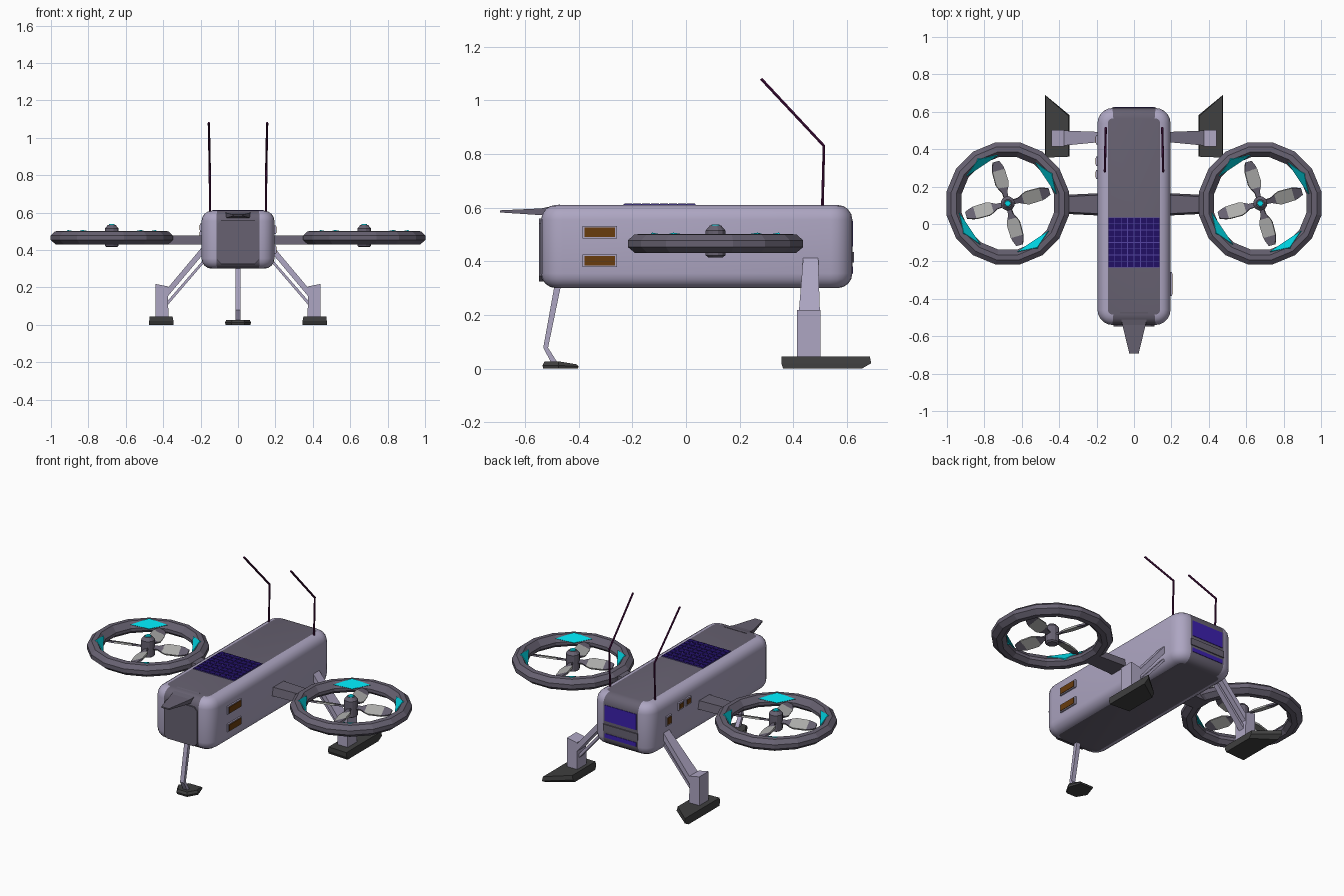
import bpy, bmesh, math
from mathutils import Matrix, Vector

if "Cube" in bpy.data.objects:
    bpy.data.objects.remove(bpy.data.objects["Cube"])

def material(name, r, g, b):
    m = bpy.data.materials.new(name)
    m.diffuse_color = (r, g, b, 1)
    m.use_nodes = True
    m.node_tree.nodes["Principled BSDF"].inputs["Base Color"].default_value = m.diffuse_color
    return m

SHELL = material("lavender_shell", 0.42, 0.38, 0.54)
DARK = material("dark_panel", 0.135, 0.12, 0.165)
RUBBER = material("rubber", 0.05, 0.05, 0.05)
CYAN = material("cyan_glow", 0.0, 0.68, 0.78)
AMBER = material("amber_vent", 0.14, 0.045, 0.004)
CELL = material("solar_cell", 0.015, 0.005, 0.13)
GRID = material("solar_grid", 0.09, 0.06, 0.36)
WINDOW = material("violet_window", 0.045, 0.015, 0.42)
BLADE = material("blade_grey", 0.42, 0.42, 0.41)
MAST = material("plum_mast", 0.06, 0.005, 0.05)

def finish(name, bm, *mats):
    bmesh.ops.recalc_face_normals(bm, faces=bm.faces)
    me = bpy.data.meshes.new(name)
    bm.to_mesh(me)
    bm.free()
    for m in mats:
        me.materials.append(m)
    ob = bpy.data.objects.new(name, me)
    bpy.context.collection.objects.link(ob)
    return ob

def loft(name, solids, mat, close=False, xf=None):
    """Each solid is a list of rings; rings are bridged, then capped or closed."""
    bm = bmesh.new()
    for rings in solids:
        vs = [[bm.verts.new(p) for p in ring] for ring in rings]
        n = len(vs[0])
        pairs = list(zip(vs, vs[1:])) + ([(vs[-1], vs[0])] if close else [])
        for a, b in pairs:
            for i in range(n):
                bm.faces.new((a[i], a[(i + 1) % n], b[(i + 1) % n], b[i]))
        if not close:
            bm.faces.new(vs[0])
            bm.faces.new(vs[-1])
    if xf:
        bm.transform(xf)
    return finish(name, bm, mat)

def box_rings(x0, x1, y0, y1, z0, z1):
    return [[(x0, y0, z), (x1, y0, z), (x1, y1, z), (x0, y1, z)] for z in (z0, z1)]

def box(name, dims, mat):
    return loft(name, [box_rings(*dims)], mat)

def prism_z(name, pts, z0, z1, mat, xf=None):
    return loft(name, [[[(x, y, z) for x, y in pts] for z in (z0, z1)]], mat, xf=xf)

def turned(name, profile, sides, centre, mat, close=False):
    """Revolve (r, z) points; profile is one ring per station."""
    rings = []
    for r, z in profile:
        rings.append([(centre[0] + r * math.cos(a), centre[1] + r * math.sin(a), z)
                      for a in [(k + 0.5) * math.tau / sides for k in range(sides)]])
    return loft(name, [rings], mat, close)

def rod(name, path, radius, mat):
    """Hexagonal bent rod along a path lying in a plane of constant x."""
    rings = []
    for i, p in enumerate(path):
        d = (Vector(path[min(i + 1, len(path) - 1)]) - Vector(path[max(i - 1, 0)])).normalized()
        u = Vector((1, 0, 0))
        v = d.cross(u).normalized()
        rings.append([Vector(p) + radius * (u * math.cos(k * math.tau / 6) + v * math.sin(k * math.tau / 6))
                      for k in range(6)])
    return loft(name, [rings], mat)

# Rounded body: upright edges first, then top and bottom rims
bm = bmesh.new()
bmesh.ops.create_cube(bm, size=1)
bm.transform(Matrix.Translation((0, 0.04, 0.455)) @ Matrix.Diagonal((0.39, 1.16, 0.31, 1)))
up = [e for e in bm.edges if abs(e.verts[0].co.z - e.verts[1].co.z) > 0.1]
bmesh.ops.bevel(bm, geom=up, offset=0.08, segments=5, profile=0.5, affect='EDGES')
rim = [e for e in bm.edges if abs(e.verts[0].co.z - e.verts[1].co.z) < 0.001]
bmesh.ops.bevel(bm, geom=rim, offset=0.055, segments=4, profile=0.5, affect='EDGES')
for f in bm.faces:
    f.material_index = int(abs(f.calc_center_median().x) < 0.1)
body = finish("body", bm, SHELL, DARK)
bpy.context.view_layer.objects.active = body
body.select_set(True)
bpy.ops.object.shade_smooth_by_angle(angle=math.radians(35))
body.select_set(False)

# Front plate with clipped corners, and nose spike
plate = [(-0.11, 0.345), (-0.09, 0.325), (0.09, 0.325), (0.11, 0.345),
         (0.11, 0.54), (0.09, 0.56), (-0.09, 0.56), (-0.11, 0.54)]
loft("front_plate", [[[(x, y, z) for x, z in plate] for y in (-0.53, -0.547)]], DARK)
loft("nose_spike", [[[(-w, y, b), (w, y, b), (w, y, t), (-w, y, t)]
     for y, w, b, t in ((-0.47, 0.075, 0.57, 0.612), (-0.54, 0.062, 0.572, 0.597), (-0.693, 0.025, 0.582, 0.59))]], DARK)

# Rear window and light strip
box("rear_window", (-0.105, 0.105, 0.61, 0.623, 0.455, 0.55), WINDOW)
box("rear_bar", (-0.115, 0.115, 0.61, 0.626, 0.395, 0.435), DARK)
box("rear_light_strip", (-0.105, 0.105, 0.61, 0.623, 0.355, 0.38), WINDOW)

# Solar panel: lined base with an 8 x 8 set of cells
box("solar_base", (-0.137, 0.137, -0.232, 0.035, 0.6, 0.613), GRID)
px, py = 0.274 / 8, 0.267 / 8
loft("solar_cells", [box_rings(-0.137 + i * px + 0.002, -0.137 + (i + 1) * px - 0.002,
                               -0.232 + j * py + 0.002, -0.232 + (j + 1) * py - 0.002, 0.612, 0.615)
                     for i in range(8) for j in range(8)], CELL)

# Amber vents on the right, small lamps on the left
for i, z in enumerate((0.508, 0.402)):
    box(f"vent_frame_{i}", (0.185, 0.204, -0.385, -0.257, z - 0.023, z + 0.023), SHELL)
    box(f"vent_{i}", (0.19, 0.207, -0.378, -0.264, z - 0.018, z + 0.018), AMBER)
for i, (y, z, w, h) in enumerate(((0.45, 0.475, 0.025, 0.028), (0.335, 0.52, 0.025, 0.022), (0.265, 0.52, 0.025, 0.022))):
    box(f"lamp_frame_{i}", (-0.204, -0.185, y - w, y + w, z - h, z + h), SHELL)
    box(f"lamp_{i}", (-0.207, -0.19, y - w + 0.008, y + w - 0.008, z - h + 0.008, z + h - 0.008), AMBER)

RING = [(0.252, 0.45), (0.275, 0.43), (0.305, 0.43), (0.333, 0.453),
        (0.333, 0.478), (0.308, 0.5), (0.28, 0.502), (0.252, 0.468)]
for s, side in ((-1, "left"), (1, "right")):
    cx, cy = s * 0.675, 0.11
    # Rotor duct, support arm and hub
    turned(f"{side}_duct", RING, 16, (cx, cy), DARK, close=True)
    loft(f"{side}_arm", [[[(s * x, y0, 0.43), (s * x, y1, 0.43), (s * x, y1 - 0.01, 0.478), (s * x, y0 + 0.01, 0.478)]
         for x, y0, y1 in ((0.18, 0.045, 0.165), (0.385, 0.055, 0.155))]], DARK)
    turned(f"{side}_hub", [(0.028, 0.415), (0.038, 0.422), (0.038, 0.515), (0.022, 0.533)], 12, (cx, cy), DARK)
    turned(f"{side}_hub_light", [(0.018, 0.53), (0.014, 0.538)], 12, (cx, cy), CYAN)
    for k in range(4):
        # Pitched blade in three pieces
        xf = (Matrix.Translation((cx, cy, 0.468)) @ Matrix.Rotation(math.radians(16 + 90 * k), 4, 'Z')
              @ Matrix.Rotation(math.radians(22), 4, 'X'))
        for part, mat, (r0, w0, r1, w1, r2, w2) in (
                ("root", DARK, (0.02, 0.012, 0.06, 0.014, 0.09, 0.03)),
                ("blade", BLADE, (0.085, 0.028, 0.11, 0.038, 0.185, 0.036)),
                ("tip", DARK, (0.183, 0.035, 0.2, 0.032, 0.232, 0.018))):
            prism_z(f"{side}_rotor_{part}_{k}", [(r0, -w0), (r1, -w1), (r2, -w2), (r2, w2), (r1, w1), (r0, w0)],
                    -0.005, 0.005, mat, xf)
        # Folded cyan diamond across one corner of the inner wall
        a = math.radians(33.75 + 90 * k)
        st = math.radians(22.5)
        marks = [(a - st, 0.265, 0.485), (a, 0.249, 0.458), (a + st, 0.265, 0.485), (a, 0.286, 0.504)]
        loft(f"{side}_duct_light_{k}", [[[(cx + (r - d) * math.cos(t), cy + (r - d) * math.sin(t), z + d)
             for t, r, z in marks] for d in (-0.004, 0.003)]], CYAN)

    # Rear leg: main strut, thin brace, ankle block and swept foot
    def strut(name, a, b):
        loft(name, [[[(s * x, y0, z0), (s * x, y1, z0), (s * x, y1, z1), (s * x, y0, z1)]
             for x, y0, y1, z0, z1 in (a, b)]], SHELL)
    strut(f"{side}_leg_strut", (0.18, 0.438, 0.492, 0.385, 0.43), (0.39, 0.418, 0.5, 0.135, 0.18))
    strut(f"{side}_leg_brace", (0.17, 0.45, 0.48, 0.345, 0.365), (0.385, 0.445, 0.485, 0.095, 0.118))
    ankle = [(0.372, 0.04), (0.44, 0.04), (0.44, 0.218), (0.375, 0.205)]
    loft(f"{side}_ankle", [[[(s * x, y, z) for x, z in ankle] for y in (0.414, 0.502)]], SHELL)
    foot = [[(0.345, 0.37), (0.475, 0.362), (0.475, 0.655), (0.345, 0.565)],
            [(0.345, 0.36), (0.475, 0.355), (0.475, 0.69), (0.345, 0.582)],
            [(0.35, 0.36), (0.472, 0.355), (0.472, 0.685), (0.35, 0.578)]]
    loft(f"{side}_foot", [[[(s * x, y, z) for x, y in ring] for ring, z in zip(foot, (0, 0.02, 0.045))]], RUBBER)

    # Bent antenna
    rod(f"{side}_antenna", [(s * 0.149, 0.508, 0.59), (s * 0.151, 0.514, 0.83), (s * 0.156, 0.28, 1.08)], 0.006, MAST)

# Front leg with bent shin and small foot
loft("front_leg", [[[(-w, y - h, z), (w, y - h, z), (w, y + h, z), (-w, y + h, z)] for y, z, w, h in
     ((-0.478, 0.31, 0.013, 0.012), (-0.523, 0.078, 0.013, 0.009), (-0.488, 0.018, 0.013, 0.012))]], SHELL)
toe = [(-0.035, -0.535), (0.035, -0.535), (0.07, -0.475), (0.045, -0.4), (-0.045, -0.4), (-0.07, -0.475)]
loft("front_foot", [[[(x * k, -0.47 + (y + 0.47) * k, z - (drop if y > -0.42 else 0)) for x, y in toe]
     for k, z, drop in ((0.95, 0, 0), (1, 0.012, 0.004), (0.88, 0.027, 0.011))]], RUBBER)
